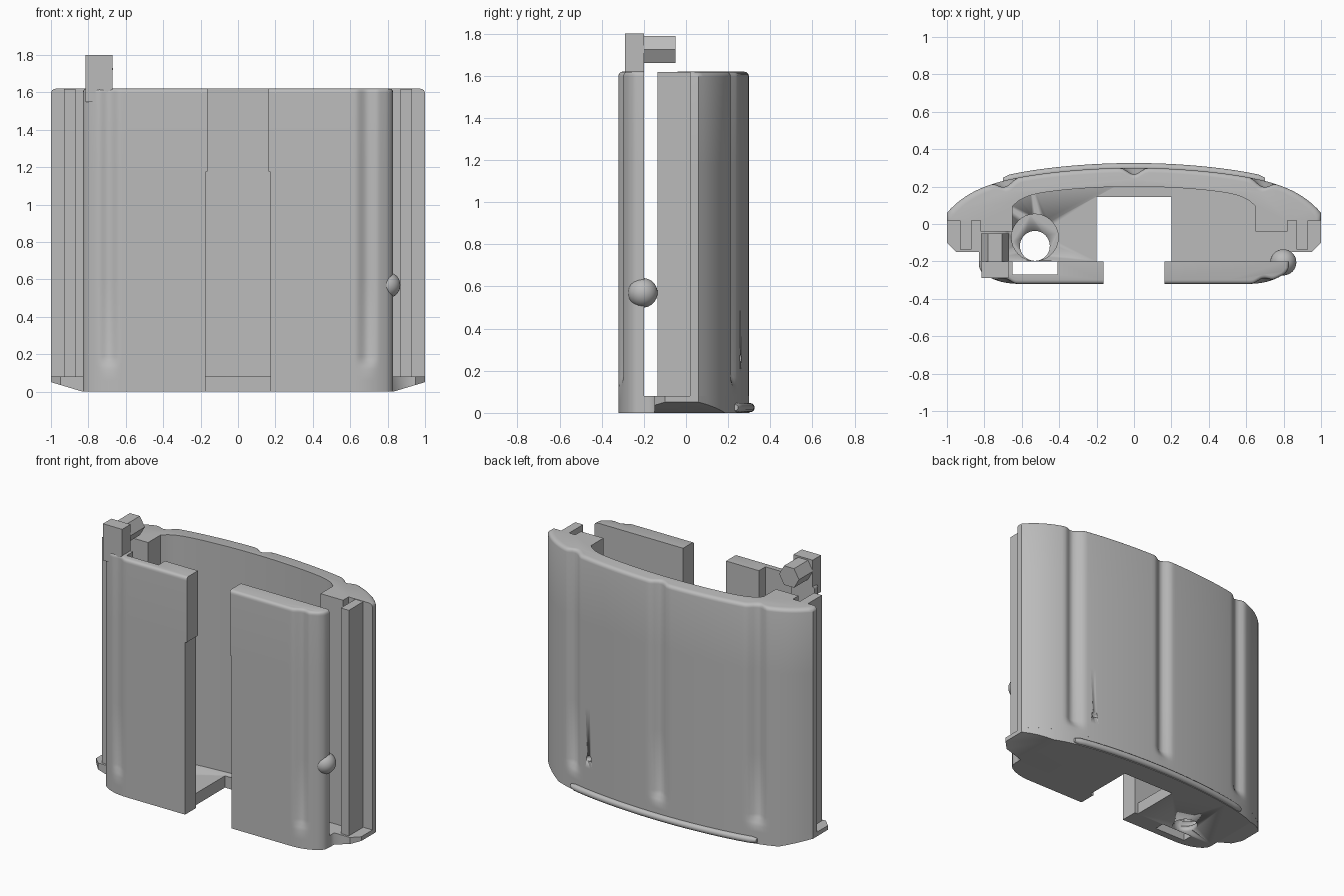
import bpy, bmesh, math
from mathutils import Matrix

old = bpy.data.objects.get("Cube")
if old:
    bpy.data.objects.remove(old)

grey = bpy.data.materials.new("mid_grey")
grey.use_nodes = True
COLOR = (0.5, 0.5, 0.5, 1)
grey.diffuse_color = COLOR
grey.node_tree.nodes["Principled BSDF"].inputs["Base Color"].default_value = COLOR

HEIGHT, FLOOR = 1.62, 0.08


def finish(name, bm, angle=35):
    bmesh.ops.recalc_face_normals(bm, faces=bm.faces)
    mesh = bpy.data.meshes.new(name)
    bm.to_mesh(mesh)
    bm.free()
    mesh.materials.append(grey)
    obj = bpy.data.objects.new(name, mesh)
    bpy.context.collection.objects.link(obj)
    bpy.ops.object.select_all(action="DESELECT")
    obj.select_set(True)
    bpy.context.view_layer.objects.active = obj
    bpy.ops.object.shade_smooth_by_angle(angle=math.radians(angle))
    return obj


def loft(name, sections):
    """Skin a stack of closed outlines with equal point counts."""
    bm = bmesh.new()
    rings = [[bm.verts.new(p) for p in s] for s in sections]
    for a, b in zip(rings, rings[1:]):
        for i in range(len(a)):
            j = (i + 1) % len(a)
            bm.faces.new((a[i], a[j], b[j], b[i]))
    bm.faces.new(rings[0])
    bm.faces.new(rings[-1])
    return finish(name, bm)


def box(name, x0, x1, y0, y1, z0, z1):
    return loft(name, [[(x0, y0, z), (x1, y0, z), (x1, y1, z), (x0, y1, z)] for z in (z0, z1)])


def cylinder(name, radius, depth, center, sides=32, rot=None):
    bm = bmesh.new()
    matrix = Matrix.Translation(center) @ (rot or Matrix())
    bmesh.ops.create_cone(bm, cap_ends=True, segments=sides, radius1=radius,
                          radius2=radius, depth=depth, matrix=matrix)
    return finish(name, bm)


def cut(obj, cutter):
    mod = obj.modifiers.new("cut", "BOOLEAN")
    mod.operation, mod.solver, mod.object = "DIFFERENCE", "EXACT", cutter
    bpy.context.view_layer.objects.active = obj
    bpy.ops.object.modifier_apply(modifier=mod.name)
    bpy.data.objects.remove(cutter)


def outer(x):
    return 0.3 - 0.13 * x ** 2 - 0.11 * x ** 8


def inner(x):
    return 0.2 - 0.13 * x ** 2 - 0.05 * (x / 0.65) ** 12


def groove(x, z, centers, width, depth):
    """Depth of vertical flutes that fade out near the bottom."""
    fade = min(1, max(0, (z - 0.12) / 0.07))
    for c in centers:
        t = abs(x - c) / width
        if t < 1:
            return depth * fade * (0.5 + 0.5 * math.cos(math.pi * t))
    return 0


def top_round(z, r):
    """Inset that rounds over the upper rim."""
    t = max(0, z - (HEIGHT - r))
    return r - math.sqrt(max(0, r * r - t * t))


LEVELS = [0.12, 0.14, 0.155, 0.17, 0.19, 0.6, 1.174, 1.178,
          1.595, 1.605, 1.612, 1.617, HEIGHT]

# Curved back shell with end columns
sections = []
for z in [FLOOR] + LEVELS:
    inset = top_round(z, 0.025)
    ring = []
    for i in range(101):
        x = -1 + i / 50
        y = outer(x) - groove(x, z, (-0.69, 0, 0.69), 0.075, 0.035) - inset
        ring.append((x * (1 - inset), y, z))
    edge = 1 - inset
    ring += [(edge, 0.02, z), (0.82, 0.02, z), (0.82, -0.04, z), (0.65, -0.04, z)]
    ring += [(x, inner(x), z) for x in (0.65 - 1.3 * i / 40 for i in range(41))]
    ring += [(-0.65, -0.04, z), (-0.82, -0.04, z), (-0.82, 0.02, z), (-edge, 0.02, z)]
    sections.append(ring)
shell = loft("back_shell", sections)
cut(shell, cylinder("hole_cutter", 0.02, 0.08, (0.55, outer(0.55), 0.26), 16,
                    Matrix.Rotation(math.pi / 2, 4, "X")))

# Base plate with front notch and tapered underside
right = [(1, -0.1), (0.95, -0.15), (0.83, -0.15), (0.83, -0.2), (0.2, -0.2), (0.2, 0.145)]
plan = [(-1 + i / 25, outer(-1 + i / 25)) for i in range(51)]
plan += right + [(-x, y) for x, y in reversed(right)]
base = loft("base_plate", [[(x, y, z) for x, y in plan] for z in (0, FLOOR)])
bm = bmesh.new()
bm.from_mesh(base.data)
for side in (-1, 1):
    bmesh.ops.bisect_plane(bm, geom=bm.verts[:] + bm.edges[:] + bm.faces[:],
                           plane_co=(side * 0.83, 0, 0), plane_no=(1, 0, 0))
for v in bm.verts:
    if v.co.z < 0.01:
        v.co.z = max(0, abs(v.co.x) - 0.83) * 0.3
bm.to_mesh(base.data)
bm.free()
cut(base, cylinder("bore_cutter", 0.125, 0.1, (-0.53, -0.072, 0.09)))
cut(base, cylinder("through_cutter", 0.08, 0.4, (-0.53, -0.117, 0)))

# Front plates with rounded outer corners and flutes
for side, label in ((1, "left"), (-1, "right")):
    sections = []
    for z in [0, 0.06] + LEVELS:
        inset = top_round(z, 0.02)
        near = 0.175 if z < 1.176 else 0.162
        ring = [(near, -0.2), (near, -0.32 + inset)]
        for i in range(33):
            x = 0.5 + 0.3 * i / 32
            y = -0.32 + 0.05 * max(0, (x - 0.6) / 0.2) ** 2.5
            ring.append((x, y + inset + groove(x, z, (0.69,), 0.065, 0.022)))
        ring += [(0.817 - inset, -0.253), (0.827 - inset, -0.235), (0.83 - inset, -0.2)]
        if side < 0:  # contact recess on the inner face
            ring += [(0.65, -0.2), (0.65, -0.27), (0.41, -0.27), (0.41, -0.2)]
        sections.append([(side * x, y, z) for x, y in ring])
    loft(label + "_front_plate", sections)

    # Guide rib on the end of the shell
    a, b = sorted((side * 0.87, side * 0.93))
    box(label + "_guide_rib", a, b, -0.135, 0.03, FLOOR, HEIGHT - 0.003)

# Upright post with a hexagonal arm
box("latch_post", -0.815, -0.67, -0.29, -0.2, 1.55, 1.8)
cylinder("latch_arm", 0.075, 0.15, (-0.742, -0.125, 1.725), 6,
         Matrix.Rotation(math.pi / 2, 4, "X") @ Matrix.Rotation(math.pi / 2, 4, "Z"))
arm = bpy.data.objects["latch_arm"]
span = [v.co.x for v in arm.data.vertices]
if max(span) - min(span) < 0.14:  # keep the hexagon points sideways
    arm.data.transform(Matrix.Translation((-0.742, -0.125, 1.725))
                       @ Matrix.Rotation(math.pi / 2, 4, "Y")
                       @ Matrix.Translation((0.742, 0.125, -1.725)))

# Side detent ball
bm = bmesh.new()
bmesh.ops.create_uvsphere(bm, u_segments=32, v_segments=16, radius=0.07,
                          matrix=Matrix.Translation((0.798, -0.205, 0.57)))
finish("detent_ball", bm)

# Bead along the lower back edge
sections = []
for i in range(41):
    x = -0.7 + 1.4 * i / 40
    r = 0.022 if 0 < i < 40 else 0.014
    ring = []
    for k in range(12):
        a = k * math.tau / 12
        ring.append((x, outer(x) + 0.004 + r * math.cos(a), 0.025 + r * math.sin(a)))
    sections.append(ring)
loft("lower_bead", sections)
